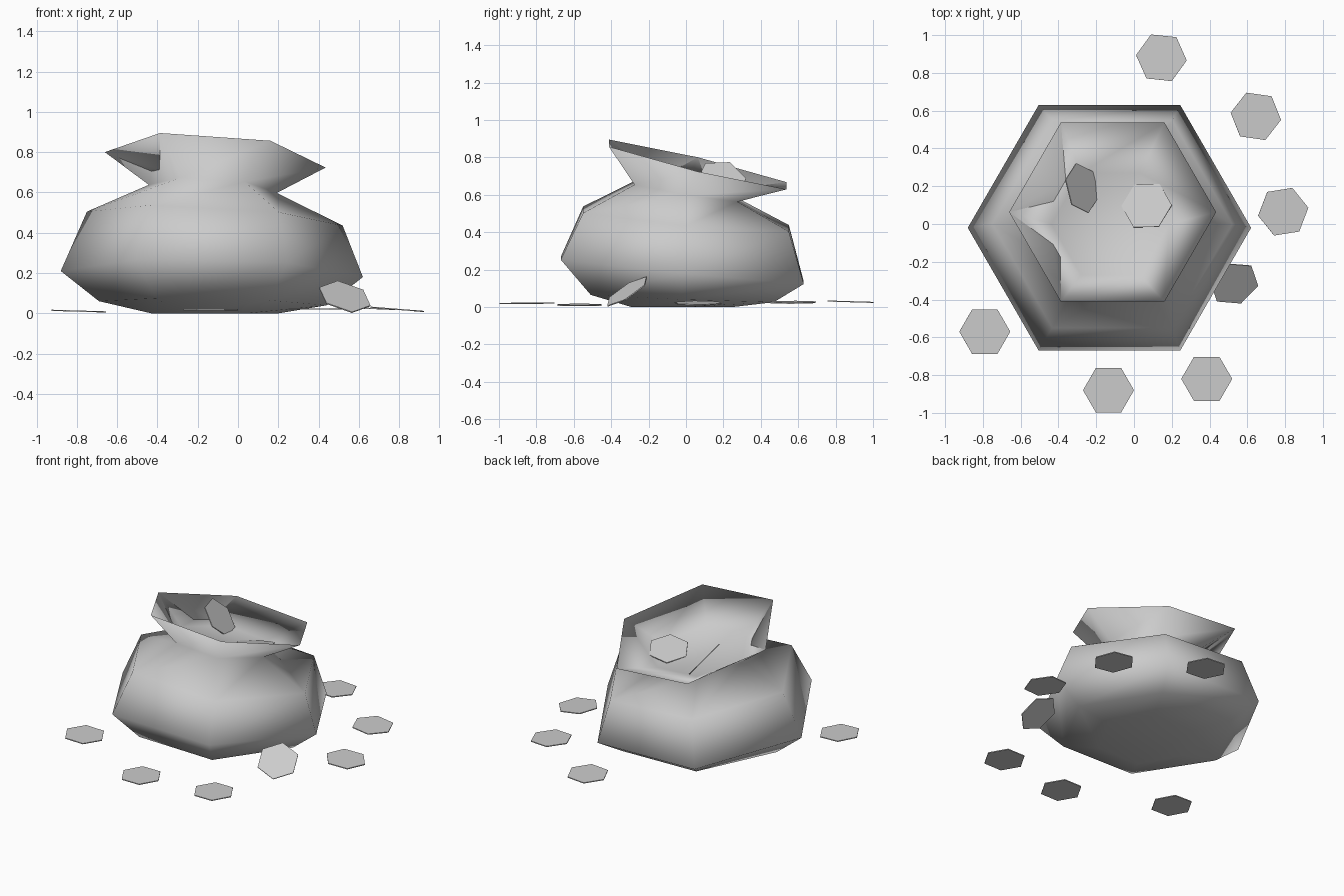
import bpy, bmesh, math
from mathutils import Vector, Matrix

if "Cube" in bpy.data.objects:
    bpy.data.objects.remove(bpy.data.objects["Cube"])

SIDES = 6


def ring(bm, cx, cy, r, z, sx, sy):
    """Six-sided ring whose height slopes by sx, sy around its centre."""
    verts = []
    for i in range(SIDES):
        a = math.tau * i / SIDES
        dx, dy = r * math.cos(a), r * math.sin(a)
        verts.append(bm.verts.new((cx + dx, cy + dy, max(0, z + sx * dx + sy * dy))))
    return verts


def finish(bm, name):
    mesh = bpy.data.meshes.new(name)
    bm.to_mesh(mesh)
    bm.free()
    for p in mesh.polygons:
        p.use_smooth = True
    ob = bpy.data.objects.new(name, mesh)
    bpy.context.collection.objects.link(ob)
    return ob


# Sack: slumped hexagonal rings from base to rim, then down inside to the filling
profile = [
    (-0.115, -0.02, 0.315, 0.000, 0.00, 0.00),    # base
    (-0.125, -0.02, 0.565, 0.050, -0.018, -0.04),
    (-0.130, -0.02, 0.750, 0.195, -0.02, -0.10),  # widest
    (-0.115, 0.00, 0.635, 0.470, -0.055, -0.09),  # shoulder
    (-0.125, 0.00, 0.318, 0.618, -0.063, -0.165),  # neck
    (-0.113, 0.063, 0.548, 0.762, -0.07, -0.24),  # rim
    (-0.125, 0.00, 0.312, 0.625, -0.063, -0.165),  # filling
]
bm = bmesh.new()
rings = [ring(bm, *p) for p in profile]
for a, b in zip(rings, rings[1:]):
    for i in range(SIDES):
        j = (i + 1) % SIDES
        bm.faces.new((a[i], a[j], b[j], b[i]))
bm.faces.new(rings[0][::-1])
bm.faces.new(rings[-1])
finish(bm, "sack")


# Coins: thin hexagonal discs (position, turn in degrees, face normal)
def coin(name, loc, turn, normal):
    bm = bmesh.new()
    bmesh.ops.create_cone(bm, cap_ends=True, segments=SIDES,
                          radius1=0.135, radius2=0.135, depth=0.006)
    # put a corner on the +x axis before turning
    v = bm.verts[:][0].co
    fix = -math.atan2(v.y, v.x)
    tilt = Vector((0, 0, 1)).rotation_difference(Vector(normal)).to_matrix().to_4x4()
    m = Matrix.Translation(loc) @ tilt @ Matrix.Rotation(fix + math.radians(turn), 4, 'Z')
    bmesh.ops.transform(bm, matrix=m, verts=bm.verts)
    ob = finish(bm, name)
    bpy.context.view_layer.objects.active = ob
    ob.select_set(True)
    bpy.ops.object.shade_smooth_by_angle(angle=math.radians(40))
    ob.select_set(False)


coins = [
    ((0.145, 0.88, 0.028), -6, (0, 0.03, 1)),
    ((0.645, 0.57, 0.025), -8, (0.04, 0, 1)),
    ((0.79, 0.065, 0.02), 9, (0.08, 0, 1)),
    ((0.53, -0.315, 0.082), -10, (0.3, -0.64, 1)),
    ((0.385, -0.82, 0.022), 0, (0, 0, 1)),
    ((-0.135, -0.88, 0.018), 0, (0, 0, 1)),
    ((-0.79, -0.57, 0.011), 0, (0.03, 0, 1)),
    ((-0.275, 0.19, 0.68), 45, (0.75, 0.16, 0.64)),
    ((0.067, 0.097, 0.625), 0, (-0.15, 0.25, 0.95)),
]
for n, c in enumerate(coins):
    coin(f"coin_{n + 1}", *c)
